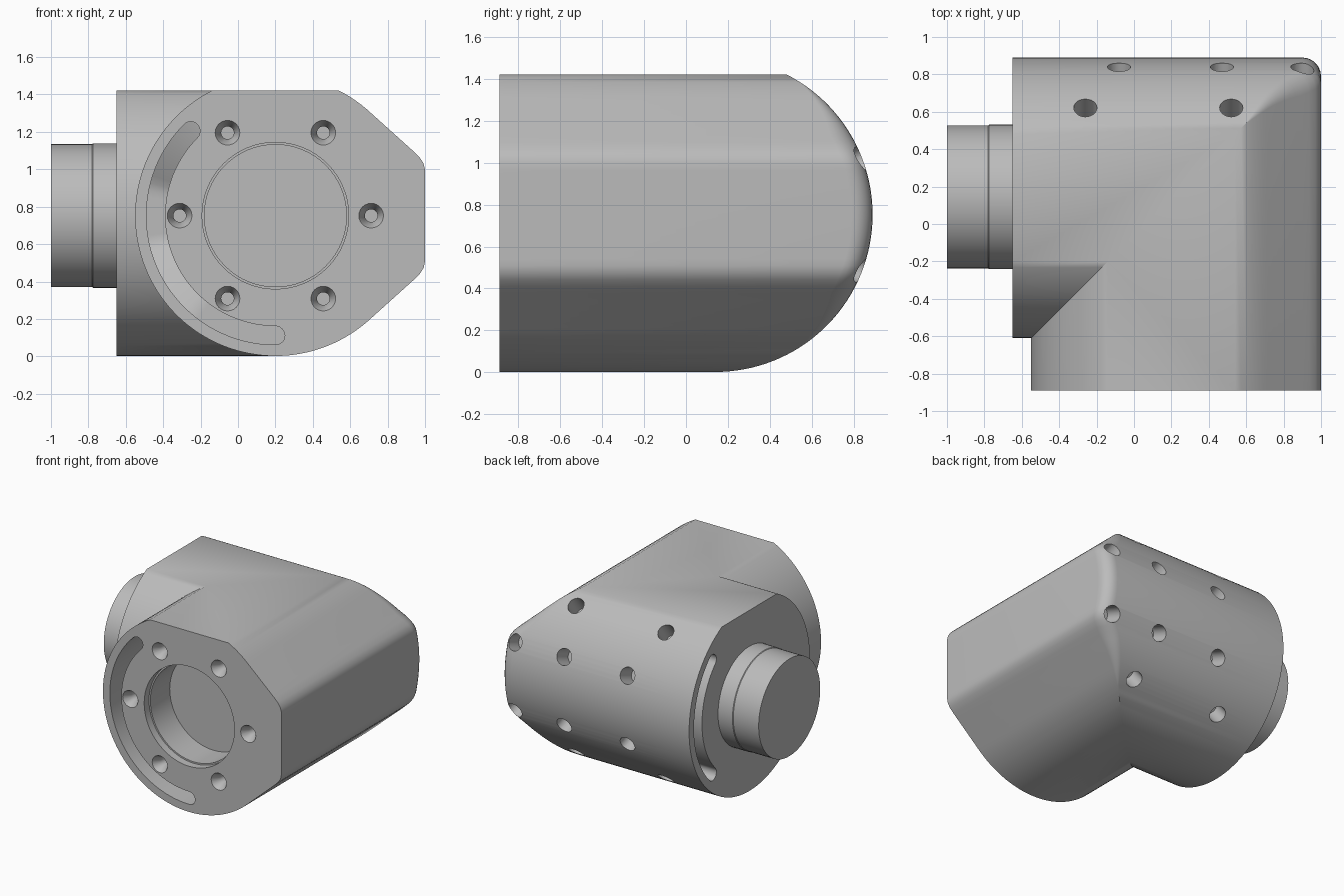
import bpy, bmesh
from math import sin, cos, sqrt, asin, pi, radians
from mathutils import Vector, Matrix

old = bpy.data.objects.get("Cube")
if old:
    bpy.data.objects.remove(old)

XC, YC, ZC, R = 0.20, 0.14, 0.752, 0.75   # elbow axes and pipe radius
TOP, FRONT, LEFT = 1.42, -0.89, -0.65     # flat top, front face, left face

grey = bpy.data.materials.new("machined grey")
grey.use_nodes = True
grey.diffuse_color = (0.5, 0.5, 0.5, 1)
grey.node_tree.nodes["Principled BSDF"].inputs["Base Color"].default_value = (0.5, 0.5, 0.5, 1)


def make_object(name, bm):
    bmesh.ops.remove_doubles(bm, verts=bm.verts, dist=0.0004)
    bmesh.ops.recalc_face_normals(bm, faces=bm.faces)
    mesh = bpy.data.meshes.new(name)
    bm.to_mesh(mesh)
    bm.free()
    mesh.materials.append(grey)
    obj = bpy.data.objects.new(name, mesh)
    bpy.context.collection.objects.link(obj)
    return obj


def skin(bm, rings):
    """Join closed rings of points with quads and cap both ends."""
    loops = [[bm.verts.new(p) for p in ring] for ring in rings]
    n = len(loops[0])
    for a, b in zip(loops, loops[1:]):
        for i in range(n):
            j = (i + 1) % n
            bm.faces.new((a[i], a[j], b[j], b[i]))
    bm.faces.new(loops[0][::-1])
    bm.faces.new(loops[-1])


def lathe(bm, origin, direction, profile, sides=32):
    """Turn (radius, distance) pairs about an axis."""
    turn = Vector(direction).to_track_quat('Z', 'Y').to_matrix().to_4x4()
    mat = Matrix.Translation(origin) @ turn
    skin(bm, [[mat @ Vector((r * cos(2 * pi * i / sides), r * sin(2 * pi * i / sides), d))
               for i in range(sides)] for r, d in profile])


def curved_slot(bm, start, end, place, depth, radius=0.64, half=0.05, steps=40):
    """Round-ended arc slot; place() maps (across, height, depth) to space."""
    a0, a1, over = radians(start), radians(end), half / radius
    angles = [a0 - over * cos(pi / 2 * i / 6) for i in range(6)]
    angles += [a0 + (a1 - a0) * i / steps for i in range(steps + 1)]
    angles += [a1 + over * sin(pi / 2 * i / 6) for i in range(1, 7)]
    rings = []
    for a in angles:
        past = max(a0 - a, a - a1, 0) * radius
        w = max(sqrt(max(half ** 2 - past ** 2, 0)), 0.002)
        deep = depth(radius * sin(a))
        rings.append([place(r * cos(a), ZC + r * sin(a), d)
                      for r, d in ((radius - w, -0.05), (radius + w, -0.05),
                                   (radius + w, deep), (radius - w, deep))])
    skin(bm, rings)


# Elbow cross-section: round back arm, chamfered flat on the front arm
def round_side(z):
    return sqrt(max(R * R - (z - ZC) ** 2, 0))


def flat_side(z):
    h = abs(z - ZC)
    if h > 0.557:
        return round_side(z)
    a, limit, k = 0.502 + (0.557 - h) / 0.9, 0.8, 0.05
    return min(a, limit) - max(k - abs(a - limit), 0) ** 2 / (4 * k)


t_top = asin((TOP - ZC) / R)
heights = [ZC + R * sin(-pi / 2 + (t_top + pi / 2) * i / 56) for i in range(57)]
section = [(-round_side(z), -round_side(z), z) for z in reversed(heights)]
section += [(flat_side(z), round_side(z), z) for z in heights[1:]]

# Elbow body: front arm, mitred corner with a softened outer edge, left arm
rings = [[(XC + u, FRONT, z) for u, v, z in section]]
for k in range(7):
    t = pi / 2 * k / 6
    ring = []
    for u, v, z in section:
        r = 0.1 * min(max((u - 0.4) / 0.3, 0), 1)
        ring.append((XC + u - r + r * cos(t), YC + v - r + r * sin(t), z))
    rings.append(ring)
rings.append([(LEFT, YC + v, z) for u, v, z in section])
bm = bmesh.new()
skin(bm, rings)
body = make_object("elbow_housing", bm)

# Cutter for every recess
bm = bmesh.new()
lathe(bm, (XC, FRONT, ZC), (0, 1, 0),
      [(0.392, -0.05), (0.392, 0.06), (0.38, 0.06), (0.38, 0.3)], 64)
for i in range(6):      # countersunk screw holes
    a = i * pi / 3
    lathe(bm, (XC + 0.512 * cos(a), FRONT, ZC + 0.512 * sin(a)), (0, 1, 0),
          [(0.066, -0.05), (0.066, 0), (0.034, 0.06), (0.034, 0.12)], 24)
for angle, spots in ((21, (-0.08, 0.47, 0.90)), (50, (-0.26, 0.52))):
    for e in (radians(angle), radians(-angle)):     # radial holes in the back
        for x in spots:
            out = Vector((0, cos(e), sin(e)))
            lathe(bm, Vector((x, YC, ZC)) + out * 0.85, -out,
                  [(0.062, 0), (0.062, 0.25)], 24)
curved_slot(bm, 135, 270, lambda u, z, d: (XC + u, FRONT + d, z),
            lambda h: 0.4 - 0.6 * min(max(abs(h) - 0.145, 0), 0.34))
curved_slot(bm, -44, 44, lambda u, z, d: (LEFT + d, YC + u, z), lambda h: 0.25)
cutter = make_object("recess_cutter", bm)
cutter.hide_render = True

# Left connecting stub
bm = bmesh.new()
lathe(bm, (-1, YC + 0.005, ZC), (1, 0, 0),
      [(0.382, 0), (0.382, 0.22), (0.386, 0.225), (0.386, 0.4)], 64)
stub = make_object("connecting_stub", bm)

# Cut the recesses
cut = body.modifiers.new("recesses", 'BOOLEAN')
cut.operation, cut.solver, cut.object = 'DIFFERENCE', 'EXACT', cutter
bpy.ops.object.select_all(action='DESELECT')
bpy.context.view_layer.objects.active = body
body.select_set(True)
bpy.ops.object.modifier_apply(modifier=cut.name)
bpy.data.objects.remove(cutter)

# Smooth round walls, crisp edges
stub.select_set(True)
bpy.ops.object.shade_smooth_by_angle(angle=radians(30))
